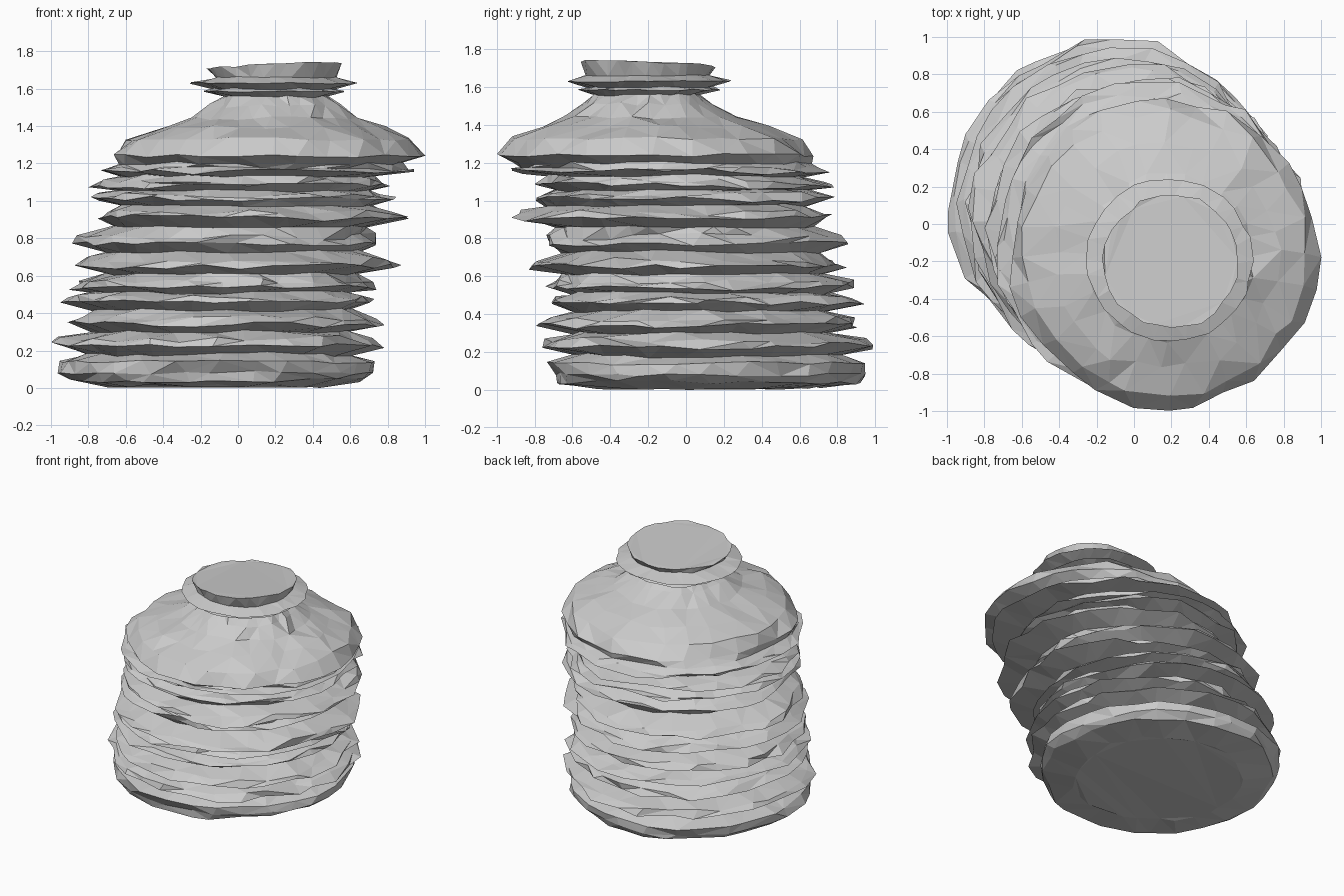
import bpy, bmesh, math, random
from mathutils import Vector

cube = bpy.data.objects.get("Cube")
if cube:
    bpy.data.objects.remove(cube)

random.seed(4)
SIDES = 28

clay = bpy.data.materials.new("pale grey clay")
clay.use_nodes = True
GREY = (0.6, 0.6, 0.6, 1)
clay.diffuse_color = GREY
clay.node_tree.nodes["Principled BSDF"].inputs["Base Color"].default_value = GREY

# Sections of the vessel: height, radius, lean towards the front left
BASE = [(0.02, 0.58, -0.12), (0.05, 0.79, -0.12), (0.09, 0.83, -0.12),
        (0.15, 0.84, -0.12), (0.19, 0.7, -0.11)]
RIDGES = [(0.24, 0.87, -0.11), (0.35, 0.83, -0.06), (0.47, 0.83, -0.1),
          (0.55, 0.81, -0.08), (0.66, 0.84, 0), (0.78, 0.81, -0.05),
          (0.92, 0.83, 0.08), (1.02, 0.8, 0.03), (1.09, 0.79, 0.02), (1.17, 0.84, 0.09)]
SHOULDER = [(1.21, 0.77, 0.12), (1.25, 0.82, 0.16), (1.34, 0.76, 0.16),
            (1.4, 0.6, 0.17), (1.45, 0.45, 0.18), (1.52, 0.34, 0.2)]
NECK = [(1.57, 0.28, 0.2), (1.595, 0.38, 0.19), (1.61, 0.33, 0.19),
        (1.64, 0.44, 0.19), (1.67, 0.33, 0.2), (1.73, 0.36, 0.2)]


def wobble(amount):
    """Smooth irregularity round a ring, from a few random waves."""
    waves = [(k, random.uniform(-1, 1) * amount / k ** 0.5, random.uniform(0, math.tau))
             for k in (2, 3, 5)]
    return lambda a: sum(s * math.sin(k * a + p) for k, s, p in waves)


def add_ring(bm, z, r, lean, rough):
    wave_r, wave_z = wobble(rough * 0.6), wobble(rough * 0.3)
    ring = []
    for i in range(SIDES):
        a = math.tau * (i + random.uniform(-0.25, 0.25)) / SIDES
        d = r + wave_r(a) + random.uniform(-1, 1) * rough
        h = z + wave_z(a) + random.uniform(-0.4, 0.4) * rough
        ring.append(bm.verts.new((lean + d * math.cos(a), d * math.sin(a) - lean, h)))
    return ring


# Rings from the base to the mouth: blunt ridges with a groove above each
levels = [(*section, 0.02) for section in BASE]
for (z, r, lean), (above, _, lean_above) in zip(RIDGES, RIDGES[1:] + SHOULDER[:1]):
    gap, middle = above - z, (lean + lean_above) / 2
    levels += [(z, r, lean, 0.035), (z + 0.28 * gap, r - 0.04, lean, 0.035)]
    if gap > 0.05:
        levels.append((z + 0.65 * gap, 0.68, middle, 0.02))
levels += [(*section, 0.025) for section in SHOULDER]
levels += [(*section, 0.012) for section in NECK]

bm = bmesh.new()
rings = [add_ring(bm, *level) for level in levels]
for low, high in zip(rings, rings[1:]):
    for i in range(SIDES):
        j = (i + 1) % SIDES
        bm.faces.new((low[i], low[j], high[j], high[i]))

# Slightly tilted mouth
for v in rings[-1]:
    v.co.z += 0.04 * (v.co.x - v.co.y - 0.4)

# Flat base and closed mouth
bm.faces.new(rings[0][::-1])
bm.faces.new(rings[-1])
bmesh.ops.triangulate(bm, faces=bm.faces[:])

# Rest the vessel on the ground
lowest = min(v.co.z for v in bm.verts)
bmesh.ops.translate(bm, verts=bm.verts[:], vec=Vector((0, 0, -lowest)))

mesh = bpy.data.meshes.new("ridged_vessel")
bm.to_mesh(mesh)
bm.free()
mesh.materials.append(clay)
vessel = bpy.data.objects.new("ridged_vessel", mesh)
bpy.context.collection.objects.link(vessel)
